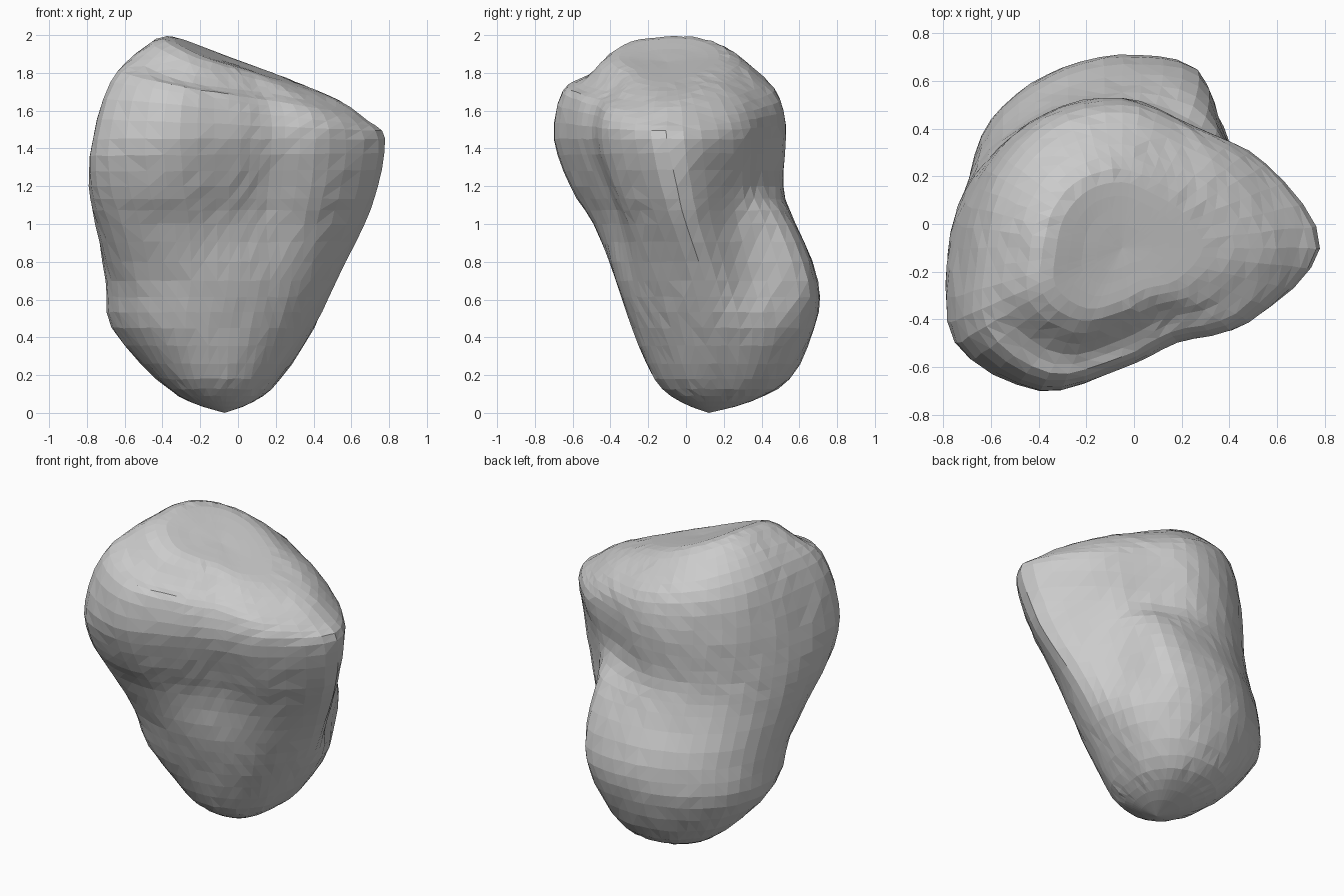
import bpy, bmesh, math, random
from mathutils import Vector

random.seed(4)
AROUND, ALONG = 4, 3   # subdivisions between control points

cube = bpy.data.objects.get("Cube")
if cube:
    bpy.data.objects.remove(cube, do_unlink=True)


def section(height, cx, cy, radii, tilt=0):
    """Ring of points about a centre, sloping along x."""
    ring = []
    for i, radius in enumerate(radii):
        angle = math.tau * i / len(radii)
        x = cx + radius * math.cos(angle)
        y = cy + radius * math.sin(angle)
        ring.append(Vector((x, y, height + tilt * x)))
    return ring


def shrink(ring, scale, tip, height, tilt=0, bend=0):
    """Copy of a ring drawn in towards a tip, sloping along x and arched along y."""
    result = []
    for point in ring:
        spot = tip + scale * (point.xy - tip)
        z = height + tilt * spot.x - bend * (spot.y - .1) ** 2
        result.append(Vector((spot.x, spot.y, z)))
    return result


def spline(p, q, r, s, t):
    """Smooth curve from q to r."""
    return 0.5 * (2 * q + (r - p) * t + (2 * p - 5 * q + 4 * r - s) * t ** 2
                  + (3 * q - p - 3 * r + s) * t ** 3)


def refine_ring(ring):
    count = len(ring)
    return [spline(ring[i - 1], ring[i], ring[(i + 1) % count], ring[(i + 2) % count], k / AROUND)
            for i in range(count) for k in range(AROUND)]


def refine_stack(rings):
    last = len(rings) - 1
    stack = []
    for i in range(last):
        four = [rings[min(max(j, 0), last)] for j in range(i - 1, i + 3)]
        for k in range(ALONG):
            stack.append([spline(*points, k / ALONG) for points in zip(*four)])
    return stack + [rings[-1]]


# Body of the stone: hump at the back below, three lobes above
body = [
    section(.18, -.1, .17, [.32, .36, .39, .38, .37, .35, .33, .33, .34, .34, .33, .32]),
    section(.45, -.1, .15, [.5, .53, .56, .53, .53, .56, .57, .54, .48, .43, .43, .46]),
    section(.7, -.05, .1, [.57, .5, .63, .6, .6, .63, .65, .63, .53, .46, .44, .5]),
    section(1, -.05, 0, [.72, .55, .62, .58, .59, .64, .7, .73, .57, .42, .4, .54]),
    section(1.2, -.05, -.05, [.79, .6, .53, .56, .6, .65, .72, .8, .65, .46, .42, .59]),
    section(1.45, -.05, -.1, [.83, .7, .59, .63, .65, .66, .69, .8, .69, .5, .46, .62]),
    section(1.65, -.05, -.1, [.74, .64, .57, .6, .61, .6, .6, .7, .64, .48, .43, .58], tilt=-.15),
]

# Rounded foot and sloping crown close the body
foot_tip = Vector((-.07, .12))
foot = [shrink(body[0], scale, foot_tip, height)
        for scale, height in ((0, 0), (.52, .06))]
crown_tip = Vector((-.05, -.1))
crown = [shrink(body[-1], scale, crown_tip, height, tilt, bend=.25)
         for scale, height, tilt in ((.8, 1.79, -.24), (.55, 1.865, -.36),
                                     (.27, 1.86, -.36), (0, 1.85, -.36))]
rings = refine_stack([refine_ring(ring) for ring in foot + body + crown])

# Skin the rings, with slight unevenness for the faceted surface
bm = bmesh.new()
grid = []
for n, ring in enumerate(rings):
    amount = 0.003 if ALONG < n < len(rings) - 2 * ALONG else 0
    grid.append([bm.verts.new(point + amount * Vector([random.uniform(-1, 1) for axis in "xyz"]))
                 for point in ring])
for low, high in zip(grid, grid[1:]):
    for i in range(len(low)):
        j = (i + 1) % len(low)
        bm.faces.new((low[i], low[j], high[j], high[i]))
bmesh.ops.remove_doubles(bm, verts=bm.verts, dist=0.0005)
bmesh.ops.triangulate(bm, faces=bm.faces)
bmesh.ops.recalc_face_normals(bm, faces=bm.faces)
mesh = bpy.data.meshes.new("stone")
bm.to_mesh(mesh)
bm.free()

# Plain grey stone colour
grey = bpy.data.materials.new("stone_grey")
grey.use_nodes = True
colour = (0.6, 0.6, 0.6, 1)
grey.diffuse_color = colour
grey.node_tree.nodes["Principled BSDF"].inputs["Base Color"].default_value = colour
mesh.materials.append(grey)

stone = bpy.data.objects.new("stone", mesh)
bpy.context.collection.objects.link(stone)
